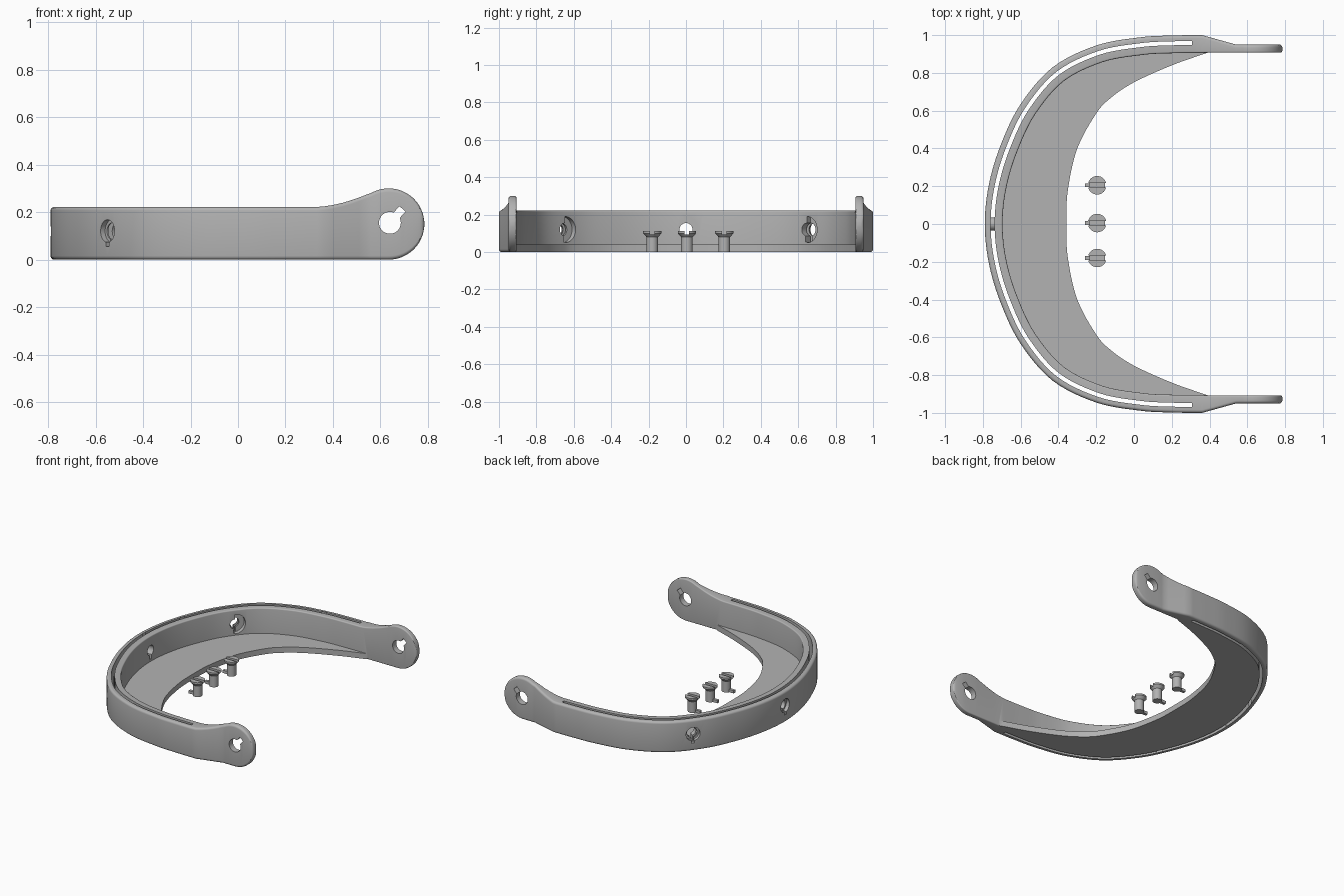
import bpy, bmesh
from math import sin, cos, pi, sqrt, radians
from mathutils import Vector, Matrix

if "Cube" in bpy.data.objects:
    bpy.data.objects.remove(bpy.data.objects["Cube"])

grey = bpy.data.materials.new("plain grey")
grey.use_nodes = True
GREY = (0.45, 0.45, 0.45, 1)
grey.diffuse_color = GREY
grey.node_tree.nodes["Principled BSDF"].inputs["Base Color"].default_value = GREY


def sweep(name, rings, matrix=Matrix()):
    """Closed solid skinned over a list of equal-length point rings."""
    bm = bmesh.new()
    loops = [[bm.verts.new(matrix @ Vector(p)) for p in ring] for ring in rings]
    for a, b in zip(loops, loops[1:]):
        for i in range(len(a)):
            j = (i + 1) % len(a)
            bm.faces.new((a[i], a[j], b[j], b[i]))
    bm.faces.new(loops[0][::-1])
    bm.faces.new(loops[-1])
    bmesh.ops.recalc_face_normals(bm, faces=bm.faces)
    mesh = bpy.data.meshes.new(name)
    bm.to_mesh(mesh)
    bm.free()
    mesh.materials.append(grey)
    obj = bpy.data.objects.new(name, mesh)
    bpy.context.collection.objects.link(obj)
    return obj


def prism(name, outline, low, high, matrix=Matrix()):
    return sweep(name, [[(u, v, d) for u, v in outline] for d in (low, high)], matrix)


def arc(radius, start=0, end=2 * pi, steps=32, cx=0, cy=0):
    return [(cx + radius * cos(start + (end - start) * i / steps),
             cy + radius * sin(start + (end - start) * i / steps)) for i in range(steps)]


def box(u0, u1, v0, v1):
    return [(u0, v0), (u1, v0), (u1, v1), (u0, v1)]


def combine(obj, tool, operation):
    mod = obj.modifiers.new("join", "BOOLEAN")
    mod.operation, mod.object, mod.solver = operation, tool, "EXACT"
    bpy.context.view_layer.objects.active = obj
    bpy.ops.object.modifier_apply(modifier=mod.name)
    bpy.data.objects.remove(tool)


def smooth(obj):
    bpy.ops.object.select_all(action="DESELECT")
    obj.select_set(True)
    bpy.context.view_layer.objects.active = obj
    bpy.ops.object.shade_smooth_by_angle(angle=radians(30))


def spline(points, steps=6):
    """Catmull-Rom curve through the points."""
    p = [Vector(q) for q in points]
    p = [2 * p[0] - p[1]] + p + [2 * p[-1] - p[-2]]
    out = []
    for a, b, c, d in zip(p, p[1:], p[2:], p[3:]):
        for i in range(steps):
            t = i / steps
            out.append(0.5 * (2 * b + (c - a) * t + (2 * a - 5 * b + 4 * c - d) * t * t
                              + (3 * b - a - 3 * c + d) * t ** 3))
    return out + [p[-2]]


def mirrored(half):
    """Half path from the +y end to the centre, completed from -y to +y."""
    return [(x, -y) for x, y in half] + half[-2::-1]


# Curved path of the band and its outward directions
outer = spline(mirrored([(0.36, 1.0), (0.2, 0.998), (0.03, 0.988), (-0.2, 0.945), (-0.43, 0.83),
                         (-0.6, 0.635), (-0.705, 0.42), (-0.768, 0.21), (-0.79, 0)]))
normals = []
for i in range(len(outer)):
    t = (outer[min(i + 1, len(outer) - 1)] - outer[max(i - 1, 0)]).normalized()
    normals.append(Vector((-t.y, t.x)))


def offset(distance):
    return [p - n * distance for p, n in zip(outer, normals)]


# Side outline of the band and its round arm ends
EYE_X, EYE_R = 0.635, 0.15
TIP = EYE_X + EYE_R


def heights(x):
    rise = sqrt(max(EYE_R ** 2 - (x - EYE_X) ** 2, 0.0001))
    top = 0.222 + 0.06 * max(0, (x - 0.33) / 0.23) ** 1.7 if x < 0.56 else EYE_R + rise
    return (EYE_R - rise if x > EYE_X else 0), top


def section(out, inn):
    """Rounded upright section from the outer to the inner point."""
    low, high = heights(out.x)
    width = (out - inn).length
    across = (inn - out) / width
    ring = []
    for u, z, r, start in ((0, low, 0.016, 1.5), (0, high, 0.016, 1.0),
                           (width, high, 0.008, 0.5), (width, low, 0.008, 0)):
        r = min(r, (high - low) * 0.45, width * 0.45)
        cu = r if u == 0 else width - r
        cz = z + r if z == low else z - r
        for i in range(5):
            a = pi * (start - i / 8)
            ring.append((*(out + across * (cu + r * cos(a))).to_2d(), cz + r * sin(a)))
    return ring


def arm_pair(x):
    inset = 0.015 - sqrt(max(0.015 ** 2 - max(0, x - TIP + 0.015) ** 2, 0))
    y = max(0.95, 1.0 - 0.05 * (x - 0.36) / 0.18)
    return Vector((x, y - inset)), Vector((x, 0.907 + inset * 0.6))


arm_x = [0.4, 0.44, 0.48, 0.51, 0.54, 0.56]
arm_x += [EYE_X + EYE_R * sin(radians(a)) for a in range(-24, 91, 6)]
arm = [arm_pair(x) for x in arm_x]
flip = Vector((1, -1))
pairs = [(o * flip, i * flip) for o, i in reversed(arm)]
pairs += list(zip(outer, offset(0.094))) + arm
band = sweep("band", [section(o, i) for o, i in pairs])

# Crescent shelf along the lower inside edge
rim = spline(mirrored([(0.39, 0.907), (0.2, 0.84), (0, 0.75), (-0.12, 0.67), (-0.2, 0.585),
                       (-0.3, 0.4), (-0.35, 0.18), (-0.358, 0)]))
shelf = prism("shelf", [tuple(p) for p in offset(0.08) + rim[::-1]], 0, 0.04)
combine(band, shelf, "UNION")

# Narrow slot running through the band
slot = [(a, b) for a, b in zip(offset(0.031), offset(0.052)) if a.x < 0.33]
cutter = sweep("slot_cutter", [[(*a, -0.1), (*b, -0.1), (*b, 0.4), (*a, 0.4)] for a, b in slot])
combine(band, cutter, "DIFFERENCE")

# Keyhole sockets with a half-round recess inside
for target in (-0.72, 0, 0.72):
    i = min(range(len(outer)), key=lambda k: abs(outer[k].y - target))
    n = normals[i].to_3d()
    up = Vector((0, 0, 1))
    place = Matrix((up.cross(n), up, n)).transposed().to_4x4()
    place.translation = outer[i].to_3d() + up * 0.12
    for outline, low, high in ((arc(0.048), -0.025, 0.1),
                               (arc(0.035), -0.2, 0.1),
                               (box(-0.01, 0.01, -0.065, 0), -0.2, 0.1),
                               (arc(0.07, pi / 2, 3 * pi / 2, 24) + [(0, -0.07)], -0.2, -0.065)):
        combine(band, prism("socket_cutter", outline, low, high, place), "DIFFERENCE")

# Notched pivot holes through both arms
side = Matrix.Translation((0.64, 0, 0.155)) @ Matrix.Rotation(pi / 2, 4, "X")
combine(band, prism("hole_cutter", arc(0.046), -1.2, 1.2, side), "DIFFERENCE")
turned = side @ Matrix.Rotation(radians(48), 4, "Z")
combine(band, prism("notch_cutter", box(0, 0.079, -0.017, 0.017), -1.2, 1.2, turned), "DIFFERENCE")
smooth(band)

# Three loose locking pins with a slotted head and a foot tab
for label, y in (("left", -0.18), ("middle", 0.005), ("right", 0.205)):
    place = Matrix.Translation((-0.195, y, 0))
    profile = [(0.031, 0), (0.031, 0.08), (0.049, 0.1), (0.049, 0.112)]
    pin = sweep(label + "_pin", [[(u, v, z) for u, v in arc(r)] for r, z in profile], place)
    combine(pin, prism("tab", box(-0.065, 0, -0.01, 0.01), 0, 0.02, place), "UNION")
    combine(pin, prism("groove", box(-0.1, 0.1, -0.012, 0.012), 0.093, 0.2, place), "DIFFERENCE")
    smooth(pin)
